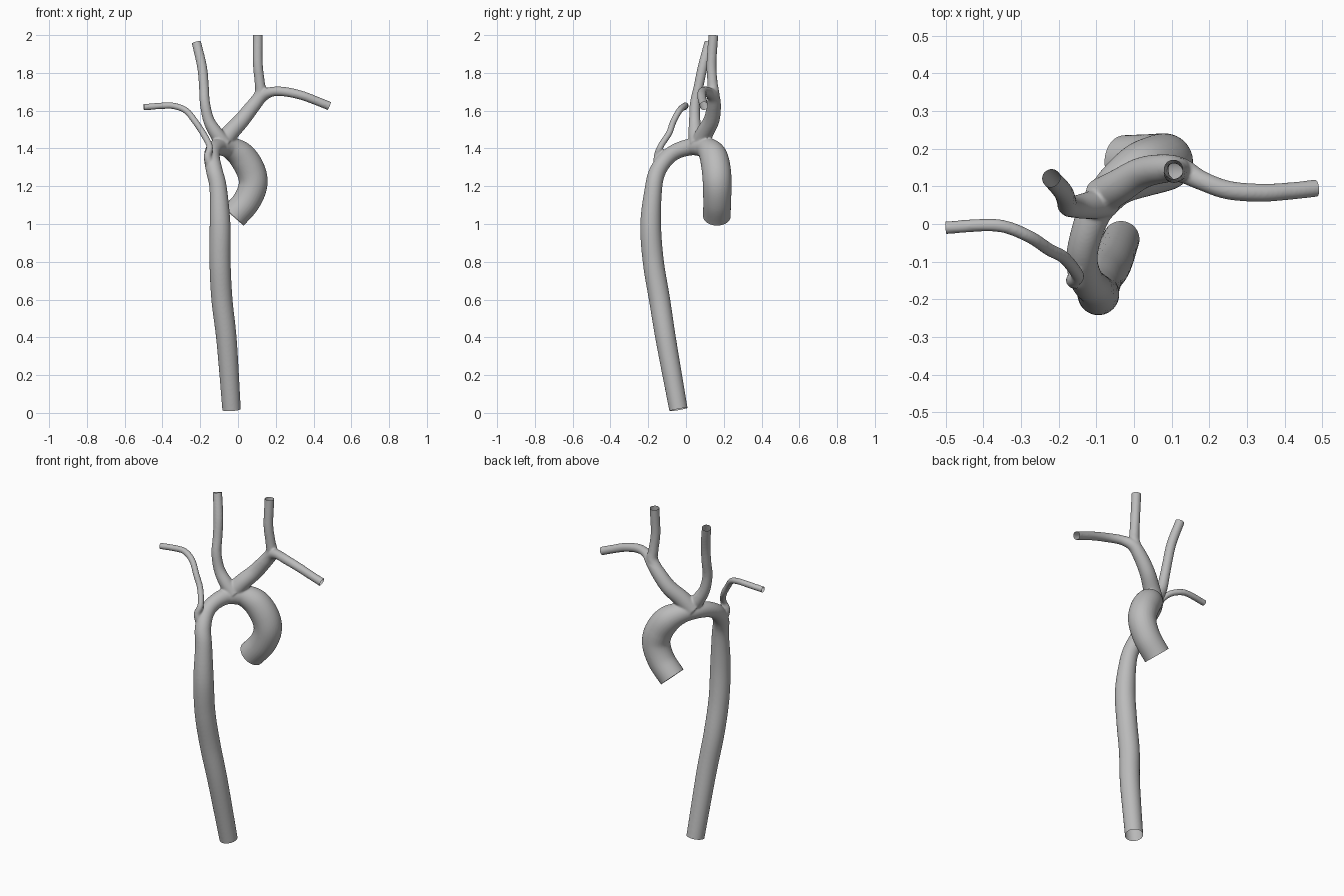
import bpy, bmesh, math
from mathutils import Vector

if "Cube" in bpy.data.objects:
    bpy.data.objects.remove(bpy.data.objects["Cube"], do_unlink=True)

SIDES = 28
STEPS = 8
OVERRUN = 0.03      # extra length that is trimmed off again to leave an open end
VOXEL = 0.005


def spline(points):
    """Smooth path through (x, y, z, radius) points."""
    pts = [Vector(p) for p in points]
    pts = [2 * pts[0] - pts[1]] + pts + [2 * pts[-1] - pts[-2]]
    path = []
    for a, b, c, d in zip(pts, pts[1:], pts[2:], pts[3:]):
        for i in range(STEPS):
            t = i / STEPS
            path.append(0.5 * (2 * b + (c - a) * t + (2 * a - 5 * b + 4 * c - d) * t ** 2
                               + (3 * b - a - 3 * c + d) * t ** 3))
    return path + [pts[-2]]


def end_direction(path):
    return (path[-1].xyz - path[-2].xyz).normalized()


def extend(path):
    tip = path[-1].xyz + end_direction(path) * OVERRUN
    return path + [Vector((*tip, path[-1].w))]


def add_tube(bm, path):
    """Closed round tube whose rings follow the path without twisting."""
    side = Vector((0.3, 1, 0.2))
    rings = []
    for i, p in enumerate(path):
        ahead = path[min(i + 1, len(path) - 1)].xyz
        behind = path[max(i - 1, 0)].xyz
        axis = (ahead - behind).normalized()
        side = (side - axis * side.dot(axis)).normalized()
        other = axis.cross(side)
        ring = []
        for k in range(SIDES):
            a = math.tau * k / SIDES
            ring.append(bm.verts.new(p.xyz + p.w * (side * math.cos(a) + other * math.sin(a))))
        rings.append(ring)
    for lower, upper in zip(rings, rings[1:]):
        for k in range(SIDES):
            n = (k + 1) % SIDES
            bm.faces.new((lower[k], lower[n], upper[n], upper[k]))
    bm.faces.new(rings[0][::-1])
    bm.faces.new(rings[-1])


def trim(bm, tip, direction, radius):
    """Cut the tube open at its tip, square to its direction."""
    reach = radius + 2 * OVERRUN
    near = [f for f in bm.faces if (f.calc_center_median() - tip).length < reach]
    geom = near + list({e for f in near for e in f.edges}) + list({v for f in near for v in f.verts})
    bmesh.ops.bisect_plane(bm, geom=geom, plane_co=tip, plane_no=direction, dist=1e-6)
    beyond = []
    for f in bm.faces:
        offset = f.calc_center_median() - tip
        if offset.length < reach and offset.dot(direction) > 1e-6:
            beyond.append(f)
    bmesh.ops.delete(bm, geom=beyond, context='FACES')


# main vessel, split at the crown of the arch so both halves run outwards
ascending = [(-.10, .04, 1.41, .045), (-.05, .10, 1.405, .056), (.015, .142, 1.365, .073),
             (.065, .16, 1.29, .077), (.08, .165, 1.21, .076), (.045, .165, 1.12, .074),
             (-.024, .163, 1.04, .073)]
descending = [(-.05, .10, 1.405, .054), (-.10, .04, 1.41, .046), (-.13, -.04, 1.39, .042),
              (-.138, -.10, 1.35, .042), (-.125, -.15, 1.28, .044), (-.105, -.172, 1.19, .046),
              (-.095, -.187, 1.0, .055), (-.095, -.173, .8, .056), (-.085, -.14, .6, .056),
              (-.06, -.105, .38, .054), (-.034, -.04, .018, .049)]
# branches rising from the arch
thin_branch = [(-.135, -.14, 1.29, .03), (-.16, -.15, 1.355, .021), (-.15, -.135, 1.41, .017),
               (-.185, -.09, 1.48, .017), (-.225, -.068, 1.54, .017), (-.275, -.035, 1.60, .017),
               (-.34, -.008, 1.625, .017), (-.40, -.003, 1.626, .017), (-.499, -.01, 1.618, .017)]
neck_branch = [(-.07, .06, 1.42, .042), (-.115, .05, 1.48, .037), (-.155, .046, 1.55, .03),
               (-.175, .048, 1.64, .027), (-.18, .065, 1.72, .026), (-.19, .088, 1.83, .026),
               (-.22, .122, 1.96, .025)]
trunk = [(-.09, .07, 1.42, .05), (-.04, .10, 1.485, .046), (.02, .135, 1.55, .042),
         (.08, .147, 1.625, .038), (.125, .143, 1.675, .033), (.18, .115, 1.70, .026),
         (.25, .09, 1.70, .025), (.34, .083, 1.68, .024), (.42, .088, 1.65, .023),
         (.483, .095, 1.625, .023)]
upright_branch = [(.08, .147, 1.63, .033), (.118, .146, 1.69, .031), (.115, .14, 1.75, .027),
                  (.105, .135, 1.85, .026), (.105, .145, 2.0, .026)]

paths = [spline(v) for v in (ascending, descending, thin_branch, neck_branch, trunk, upright_branch)]

# all tubes in one mesh, fused and softened at the junctions
bm = bmesh.new()
for path in paths:
    add_tube(bm, extend(path))
rough = bpy.data.meshes.new("artery_tree_rough")
bm.to_mesh(rough)
bm.free()
artery = bpy.data.objects.new("artery_tree", rough)
bpy.context.scene.collection.objects.link(artery)

fuse = artery.modifiers.new("fuse", 'REMESH')
fuse.mode = 'VOXEL'
fuse.voxel_size = VOXEL
soften = artery.modifiers.new("soften", 'SMOOTH')
soften.factor = 0.5
soften.iterations = 7
bpy.context.view_layer.update()
fused = bpy.data.meshes.new_from_object(artery.evaluated_get(bpy.context.evaluated_depsgraph_get()))
artery.modifiers.clear()

# open ends
bm = bmesh.new()
bm.from_mesh(fused)
for path in paths:
    trim(bm, path[-1].xyz, end_direction(path), path[-1].w)
bm.to_mesh(fused)
bm.free()
fused.name = "artery_tree"
artery.data = fused
bpy.data.meshes.remove(rough)
for poly in fused.polygons:
    poly.use_smooth = True

# plain grey
grey = bpy.data.materials.new("light_grey")
grey.use_nodes = True
colour = (0.5, 0.5, 0.5, 1)
grey.diffuse_color = colour
grey.node_tree.nodes["Principled BSDF"].inputs["Base Color"].default_value = colour
fused.materials.clear()
fused.materials.append(grey)
